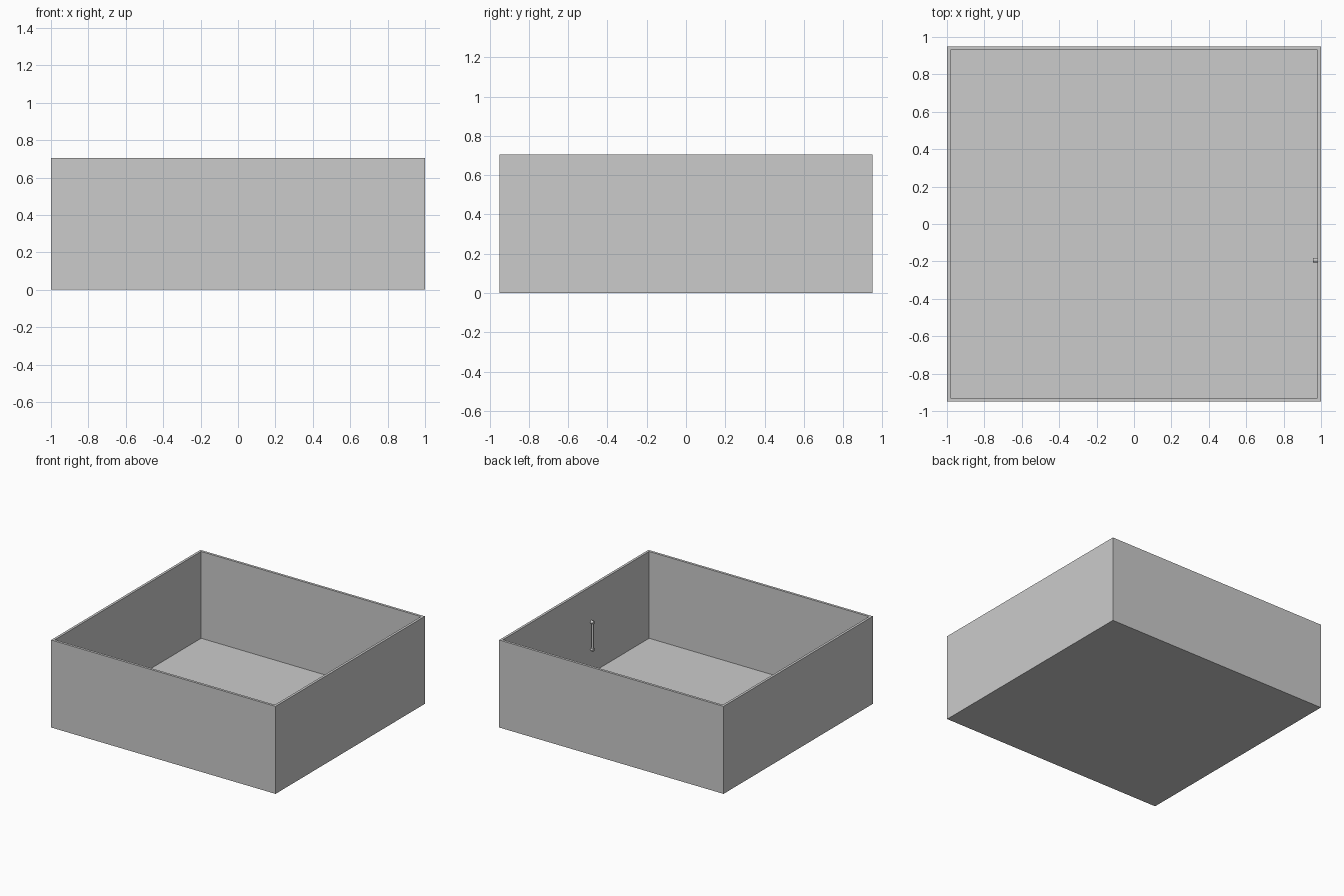
import bpy, math

if "Cube" in bpy.data.objects:
    bpy.data.objects.remove(bpy.data.objects["Cube"])

W, D, H = 2.0, 1.9, 0.705   # outer size
T, FLOOR = 0.02, 0.006      # wall and floor thickness


def box(name, x, y, z):
    """Box from (min, max) ranges on each axis."""
    bpy.ops.mesh.primitive_cube_add(size=1, location=[(a + b) / 2 for a, b in (x, y, z)])
    o = bpy.context.object
    o.name = name
    o.scale = [b - a for a, b in (x, y, z)]
    bpy.ops.object.transform_apply(location=False, rotation=False, scale=True)
    return o


# Open tray: solid block with the inside cut out
tray = box("tray", (-W / 2, W / 2), (-D / 2, D / 2), (0, H))
cutter = box("tray_cutter", (-W / 2 + T, W / 2 - T), (-D / 2 + T, D / 2 - T), (FLOOR, H + 0.2))
mod = tray.modifiers.new("hollow", 'BOOLEAN')
mod.operation = 'DIFFERENCE'
mod.solver = 'EXACT'
mod.object = cutter
bpy.context.view_layer.objects.active = tray
bpy.ops.object.modifier_apply(modifier=mod.name)
bpy.data.objects.remove(cutter)

# Small upright handle on the inside of the right wall
HY, Z0, Z1 = -0.193, 0.2, 0.42
for i, z in enumerate((Z0, Z1)):
    bpy.ops.mesh.primitive_cylinder_add(vertices=16, radius=0.0125, depth=0.027,
                                        location=(0.9695, HY, z),
                                        rotation=(0, math.pi / 2, 0))
    bpy.context.object.name = "handle_post_%d" % (i + 1)
    bpy.ops.object.shade_smooth_by_angle()
bpy.ops.mesh.primitive_cylinder_add(vertices=16, radius=0.009, depth=Z1 - Z0,
                                    location=(0.967, HY, (Z0 + Z1) / 2))
bpy.context.object.name = "handle_bar"
bpy.ops.object.shade_smooth_by_angle()
